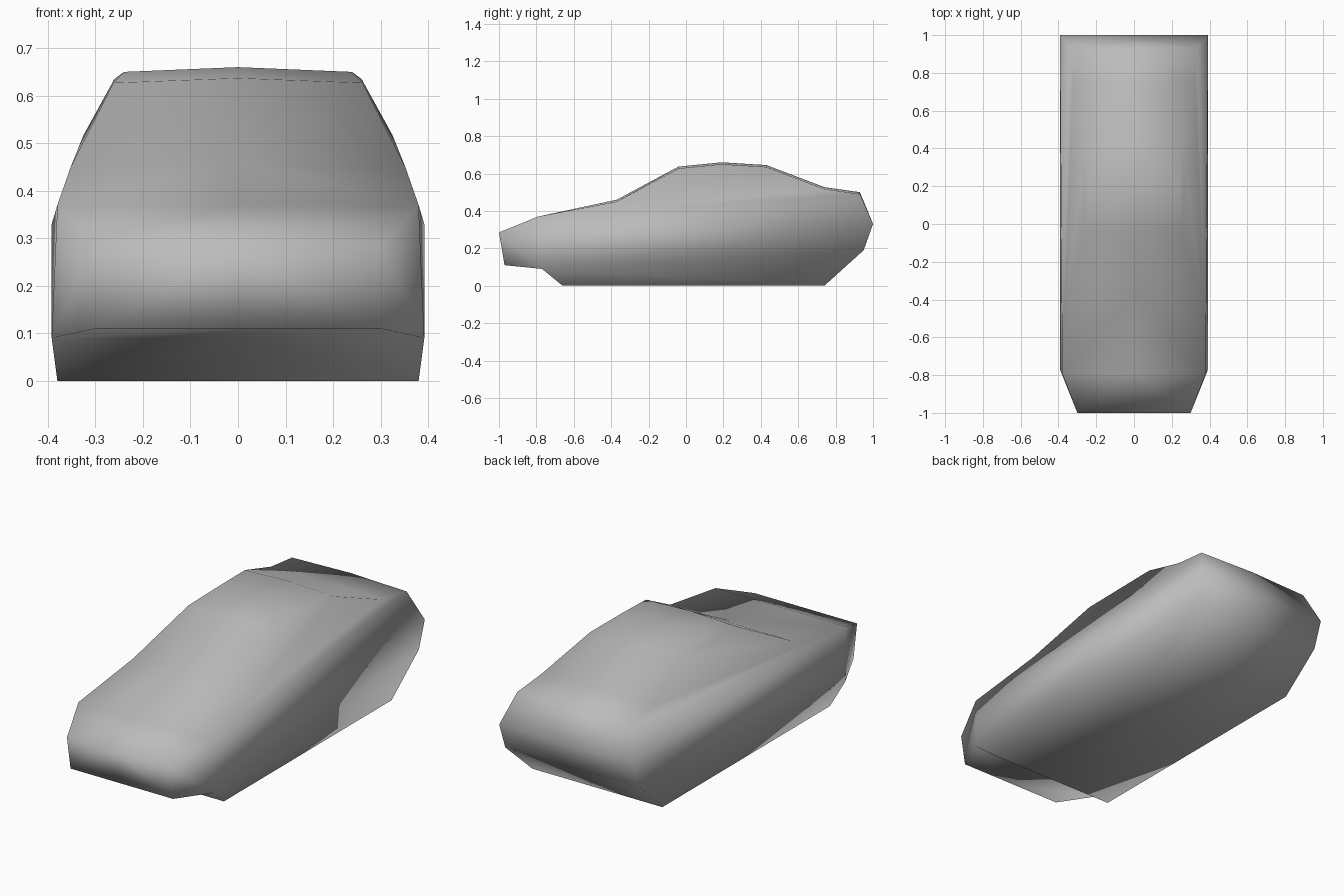
import bpy
import bmesh

cube = bpy.data.objects.get("Cube")
if cube:
    bpy.data.objects.remove(cube, do_unlink=True)


def make_material(name, rgb):
    mat = bpy.data.materials.new(name)
    mat.use_nodes = True
    mat.diffuse_color = (*rgb, 1)
    mat.node_tree.nodes["Principled BSDF"].inputs["Base Color"].default_value = (*rgb, 1)
    return mat


# Side outline, name: (half width, y, z at the edge, extra height at the centre)
outline = {
    "nose_top": (0.30, -1.00, 0.285, 0),
    "hood_front": (0.38, -0.79, 0.37, 0),
    "cowl": (0.352, -0.37, 0.45, 0.01),
    "roof_front": (0.262, -0.04, 0.627, 0.01),
    "roof_mid": (0.24, 0.19, 0.65, 0.01),
    "roof_back": (0.26, 0.43, 0.635, 0.01),
    "deck_front": (0.325, 0.74, 0.517, 0.01),
    "deck_back": (0.335, 0.93, 0.49, 0.01),
    "tail": (0.392, 1.00, 0.33, 0),
    "bumper_back": (0.392, 0.95, 0.19, 0),
    "floor_back": (0.38, 0.74, 0, 0),
    "floor_front": (0.38, -0.66, 0, 0),
    "chin": (0.392, -0.77, 0.09, 0),
    "nose_bottom": (0.30, -0.97, 0.11, 0),
}

# Flank panels between the outline points
panels = [
    "nose_top hood_front chin nose_bottom",
    "hood_front deck_back deck_front cowl",
    "cowl deck_front roof_back roof_front",
    "roof_front roof_back roof_mid",
    "hood_front chin tail deck_back",
    "chin bumper_back tail",
    "chin floor_front floor_back bumper_back",
]

bm = bmesh.new()
edge, centre = {}, {}
for key, (x, y, z, crown) in outline.items():
    edge[key] = bm.verts.new((x, y, z))
    centre[key] = bm.verts.new((0, y, z + crown))

# Skin strip that runs around the hood, roof, tail and floor
names = list(outline)
for a, b in zip(names, names[1:] + names[:1]):
    bm.faces.new((edge[a], edge[b], centre[b], centre[a]))
for panel in panels:
    bm.faces.new([edge[n] for n in panel.split()])

# Mirror the half body and weld it along the middle
half = bm.faces[:] + bm.edges[:] + bm.verts[:]
bmesh.ops.mirror(bm, geom=half, axis="X", merge_dist=0.0001)
bmesh.ops.remove_doubles(bm, verts=bm.verts[:], dist=0.0001)
bmesh.ops.recalc_face_normals(bm, faces=bm.faces[:])
for face in bm.faces:
    face.smooth = True

mesh = bpy.data.meshes.new("car_body")
bm.to_mesh(mesh)
bm.free()
mesh.materials.append(make_material("body_grey", (0.5, 0.5, 0.5)))
body = bpy.data.objects.new("car_body", mesh)
bpy.context.collection.objects.link(body)
